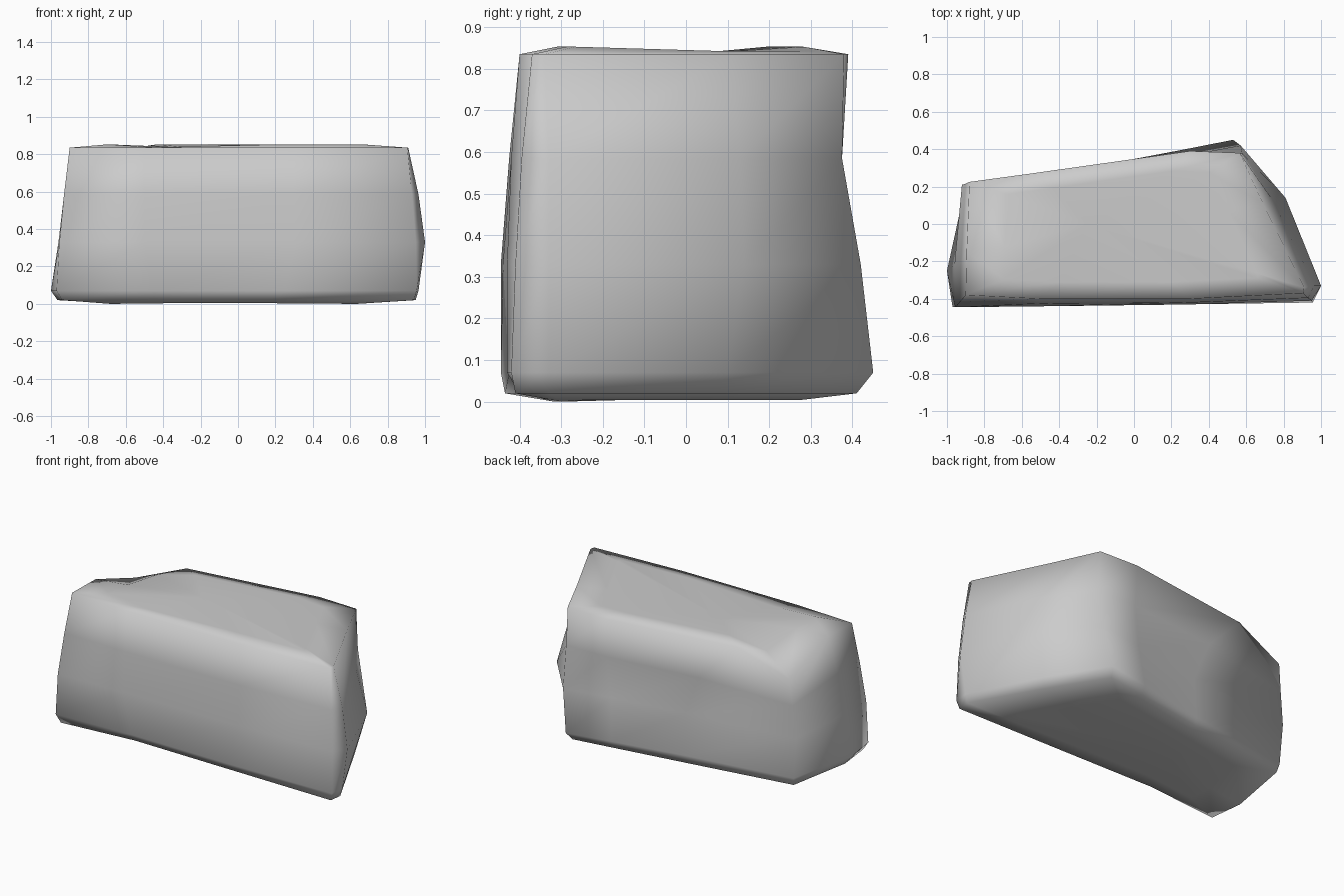
import bpy, bmesh

if "Cube" in bpy.data.objects:
    bpy.data.objects.remove(bpy.data.objects["Cube"])

# Horizontal outlines of the rock, counter-clockwise from the front-left corner
layers = [
    (0.02, [(-.94, -.435), (-.45, -.39), (.2, -.40), (.94, -.41), (.95, -.33), (.72, .07),
            (.51, .41), (.25, .37), (-.2, .30), (-.89, .19), (-.965, -.22)]),
    (0.07, [(-.97, -.445), (-.45, -.425), (.25, -.43), (.955, -.42), (.965, -.33), (.75, .10),
            (.53, .45), (.25, .395), (-.2, .31), (-.9, .205), (-1, -.25)]),
    (0.33, [(-.955, -.445), (-.5, -.44), (.3, -.43), (.95, -.41), (1, -.33), (.81, .14),
            (.57, .42), (.27, .365), (-.2, .29), (-.92, .21), (-.96, -.22)]),
    (0.585, [(-.93, -.415), (-.5, -.425), (.3, -.42), (.93, -.395), (.965, -.33), (.74, .13),
             (.58, .375), (.3, .37), (-.3, .30), (-.9, .215), (-.925, -.2)]),
    (0.835, [(-.90, -.38), (-.5, -.40), (.3, -.40), (.905, -.37), (.91, -.34), (.69, .11),
             (.565, .38), (.3, .39), (-.55, .27), (-.88, .225), (-.895, -.15)]),
]


def inset(points, s):
    return [(-.08 + (x + .08) * s, -.04 + (y + .04) * s) for x, y in points]


# Slightly uneven caps, top and bottom
bottom, top = layers[0][1], layers[-1][1]
layers.insert(0, (0.004, inset(bottom, .7)))
layers.append((0.853, inset(top, .75)))

bm = bmesh.new()
rings = [[bm.verts.new((x, y, z)) for x, y in pts] for z, pts in layers]
n = len(rings[0])
for lo, hi in zip(rings, rings[1:]):
    for i in range(n):
        j = (i + 1) % n
        bm.faces.new((lo[i], lo[j], hi[j], hi[i]))
for ring, z in ((rings[0], 0.008), (rings[-1], 0.835)):
    centre = bm.verts.new((-.25, 0, z))
    for i in range(n):
        bm.faces.new((ring[i], ring[(i + 1) % n], centre))
rings[0][0].co.z = rings[0][3].co.z = 0.0

# Worn back-left top corner and shallow hollows on the top
corner = 9
for ring, drop in ((rings[-3], .05), (rings[-2], .13), (rings[-1], .05)):
    ring[corner].co.z -= drop
for i, drop in ((1, .02), (5, .01), (6, .01), (10, .01)):
    rings[-1][i].co.z -= drop

bmesh.ops.recalc_face_normals(bm, faces=bm.faces)
for f in bm.faces:
    f.smooth = True

mesh = bpy.data.meshes.new("rock_block")
bm.to_mesh(mesh)
bm.free()
rock = bpy.data.objects.new("rock_block", mesh)
bpy.context.collection.objects.link(rock)
